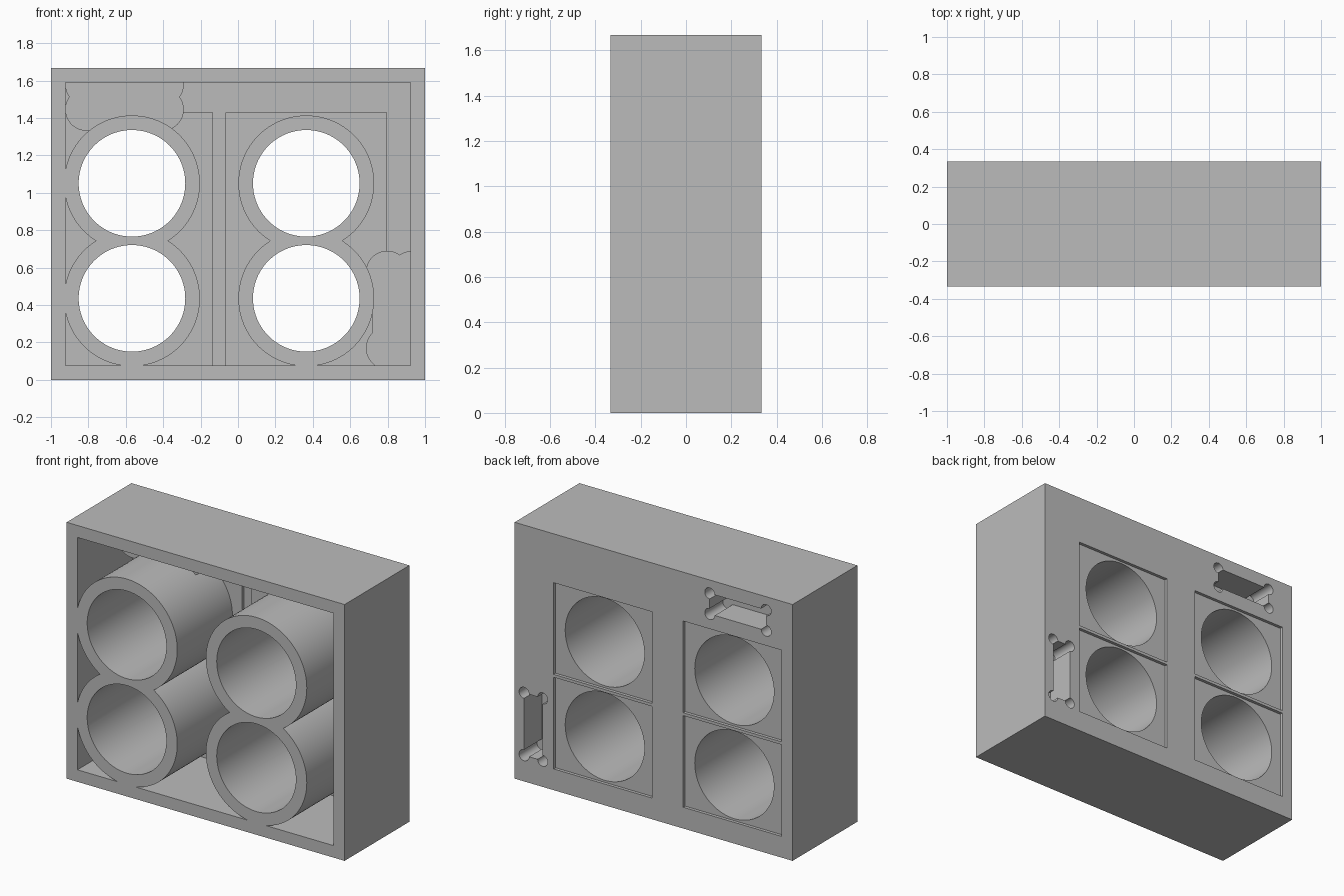
import bpy, bmesh
from math import sin, cos, pi, asin

if "Cube" in bpy.data.objects:
    bpy.data.objects.remove(bpy.data.objects["Cube"], do_unlink=True)

HALF_Y, HEIGHT, WALL = 0.333, 1.667, 0.078
BACK = HALF_Y - WALL            # inner face of the back wall
COLUMNS, ROWS = (-0.567, 0.365), (0.436, 1.051)
BORE, TUBE = 0.285, 0.363       # tube radii
STEP = 0.02                     # depth of the square recesses
HOLE = 0.036                    # corner relief radius of the slots
SLOT_LONG, SLOT_SHORT = 0.203, 0.067

grey = bpy.data.materials.new("plain grey")
grey.use_nodes = True
grey.diffuse_color = (0.5, 0.5, 0.5, 1)
grey.node_tree.nodes["Principled BSDF"].inputs["Base Color"].default_value = (0.5, 0.5, 0.5, 1)


def prism(name, points, y0, y1):
    """Extrude an (x, z) outline from y0 to y1."""
    bm = bmesh.new()
    face = bm.faces.new([bm.verts.new((x, y0, z)) for x, z in points])
    new = bmesh.ops.extrude_face_region(bm, geom=[face])["geom"]
    verts = [v for v in new if isinstance(v, bmesh.types.BMVert)]
    bmesh.ops.translate(bm, verts=verts, vec=(0, y1 - y0, 0))
    bmesh.ops.recalc_face_normals(bm, faces=bm.faces)
    mesh = bpy.data.meshes.new(name)
    bm.to_mesh(mesh)
    bm.free()
    mesh.materials.append(grey)
    obj = bpy.data.objects.new(name, mesh)
    bpy.context.collection.objects.link(obj)
    return obj


def rect(x0, x1, z0, z1):
    return [(x0, z0), (x1, z0), (x1, z1), (x0, z1)]


def circle(cx, cz, r, n=96):
    return [(cx + r * cos(2 * pi * i / n), cz + r * sin(2 * pi * i / n)) for i in range(n)]


def lobed(center, r, start, end, upright, n=24):
    """Rectangle with a round lobe on each corner."""
    points = []
    for su, sv in ((1, 1), (-1, 1), (-1, -1), (1, -1)):
        arc = []
        for i in range(n + 1):
            a = start + (end - start) * i / n
            arc.append((su * (SLOT_LONG + r * cos(a)), sv * (SLOT_SHORT + r * sin(a))))
        points += arc if su * sv > 0 else arc[::-1]
    return [(center[0] + (v if upright else u), center[1] + (u if upright else v))
            for u, v in points]


def cut(target, cutter):
    """Subtract the cutter from the target and discard it."""
    mod = target.modifiers.new("cut", "BOOLEAN")
    mod.operation, mod.solver, mod.object = "DIFFERENCE", "EXACT", cutter
    bpy.context.view_layer.objects.active = target
    bpy.ops.object.modifier_apply(modifier=mod.name)
    bpy.data.objects.remove(cutter, do_unlink=True)


slots = (((-0.607, 1.513), False), ((0.865, 0.373), True))
recess_half = 0.354

# Hollow interior: open at the front, leaving tubes, back panels and slot housings
hollow = prism("hollow", rect(-1 + WALL, 1 - WALL, WALL, HEIGHT - WALL), -HALF_Y - 0.1, BACK)
for x in COLUMNS:
    edge = recess_half + WALL
    cut(hollow, prism("back_panel", rect(x - edge, x + edge, 0, 1.43), BACK - STEP, HALF_Y))
    for z in ROWS:
        cut(hollow, prism("tube", circle(x, z, TUBE), -HALF_Y - 0.2, HALF_Y))
lobe = HOLE + WALL
for center, upright in slots:
    outline = lobed(center, lobe, -asin(SLOT_SHORT / lobe), pi - asin(WALL / lobe), upright)
    cut(hollow, prism("slot_housing", outline, 0.07, HALF_Y))

# Outer case
case = prism("tube_rack_case", rect(-1, 1, 0, HEIGHT), -HALF_Y, HALF_Y)
cut(case, hollow)

# Square recesses on the back and the round bores through the tubes
for x in COLUMNS:
    for z in ROWS:
        recess = rect(x - recess_half, x + recess_half, z - 0.298, z + 0.298)
        cut(case, prism("recess", recess, HALF_Y - STEP, HALF_Y + 0.1))
        cut(case, prism("bore", circle(x, z, BORE), -HALF_Y - 0.1, HALF_Y + 0.1))

# Blind slots with relieved corners
for center, upright in slots:
    cut(case, prism("slot", lobed(center, HOLE, -pi / 2, pi, upright), 0.07 + WALL, HALF_Y + 0.1))

# Smooth the round walls, keep the edges sharp
bpy.ops.object.select_all(action="DESELECT")
case.select_set(True)
bpy.context.view_layer.objects.active = case
bpy.ops.object.shade_smooth_by_angle(angle=pi / 6)
